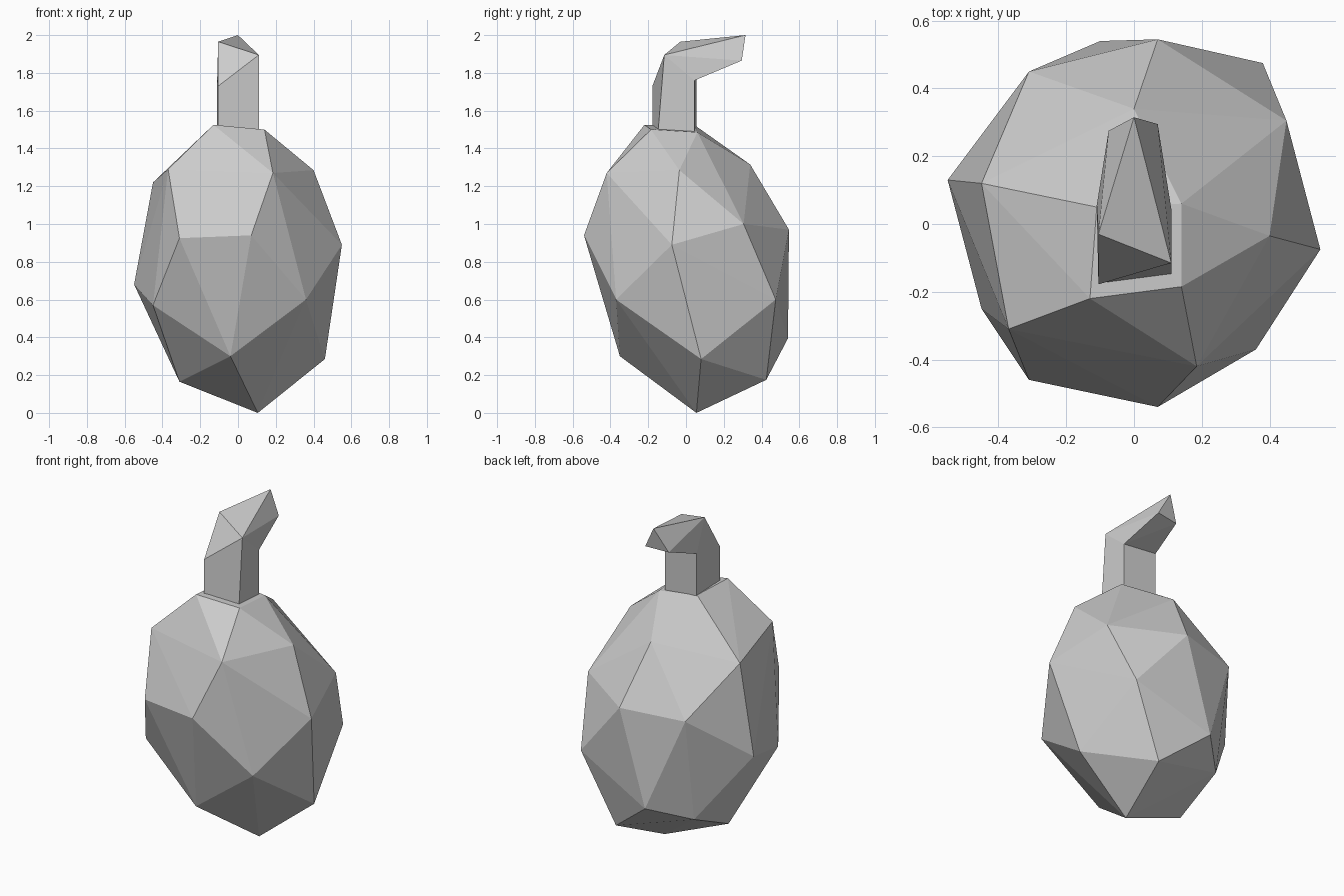
import bpy, bmesh

if "Cube" in bpy.data.objects:
    bpy.data.objects.remove(bpy.data.objects["Cube"])


def finish(bm, name):
    bmesh.ops.recalc_face_normals(bm, faces=bm.faces)
    mesh = bpy.data.meshes.new(name)
    bm.to_mesh(mesh)
    bm.free()
    obj = bpy.data.objects.new(name, mesh)
    bpy.context.collection.objects.link(obj)
    return obj


# Faceted body: convex hull over irregular rings, listed from top to bottom
rings = [
    # flat crown under the stem
    [(-.13, -.22, 1.525), (.14, -.185, 1.50), (.14, .06, 1.485), (-.11, .05, 1.52)],
    # shoulder
    [(.185, -.42, 1.27), (.40, -.035, 1.285), (0, .34, 1.315),
     (-.45, .12, 1.22), (-.37, -.31, 1.29)],
    # upper belly
    [(.07, -.54, .94), (.55, -.075, .89), (.45, .305, 1.0), (.07, .545, .97),
     (-.31, .45, .95), (-.31, -.46, .925)],
    # lower belly
    [(.36, -.37, .60), (.38, .475, .60), (-.10, .54, .395),
     (-.55, .13, .68), (-.45, -.25, .57)],
    # underside
    [(-.04, -.35, .30), (.46, .08, .285), (.177, .425, .175),
     (-.30, .35, .31), (-.31, .03, .165), (.105, .055, 0)],
]
bm = bmesh.new()
for ring in rings:
    for co in ring:
        bm.verts.new(co)
hull = bmesh.ops.convex_hull(bm, input=bm.verts)
loose = [v for v in bm.verts if not v.link_faces]
bmesh.ops.delete(bm, geom=loose, context='VERTS')
finish(bm, "body")

# Bent stem: square base, slanted elbow, three-sided pointed tip
points = {
    'a': (-.105, -.178, 1.48), 'b': (.11, -.15, 1.46),
    'c': (.11, .045, 1.46), 'd': (-.11, .055, 1.48),
    'e': (-.105, -.178, 1.73), 'f': (.11, -.115, 1.895),
    'g': (.11, .045, 1.76), 'h': (-.11, .055, 1.775),
    'k': (-.105, -.03, 1.965),
    't': (0, .315, 2.0), 'l': (-.075, .275, 1.858), 'r': (.07, .295, 1.865),
}
faces = "abfe efk bcgf cdhg daeh ehk kft fgr frt ghl glr lrt ktl klh dcba"
bm = bmesh.new()
verts = {key: bm.verts.new(co) for key, co in points.items()}
for face in faces.split():
    bm.faces.new([verts[key] for key in face])
finish(bm, "stem")
